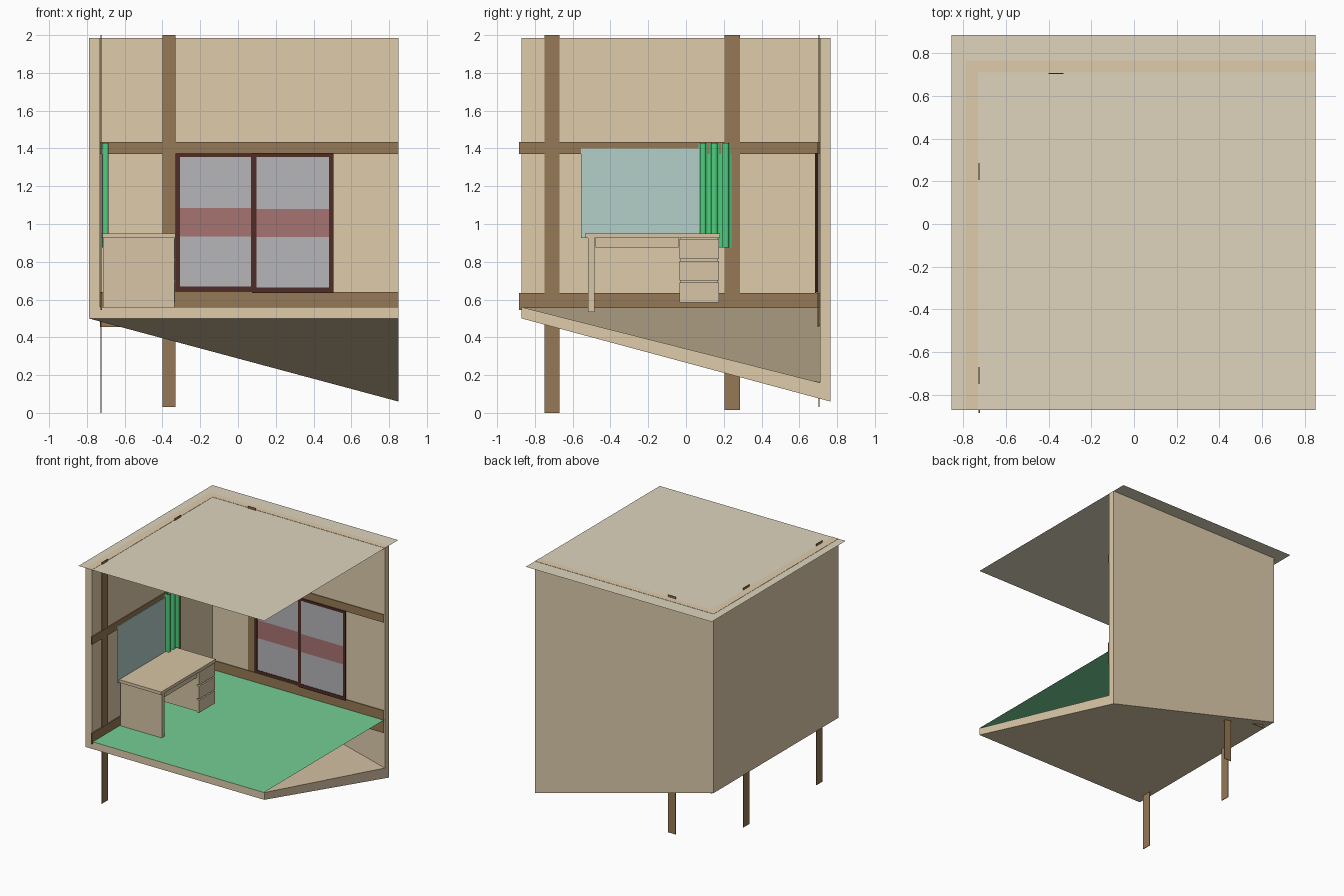
import bpy, bmesh, math

if "Cube" in bpy.data.objects:
    bpy.data.objects.remove(bpy.data.objects["Cube"])

mats = {}


def mat(name, rgb):
    # sRGB 0-255 to linear viewport colour
    if name not in mats:
        m = bpy.data.materials.new(name)
        m.diffuse_color = [(c / 255) ** 2.2 for c in rgb] + [1]
        m.use_nodes = True
        m.node_tree.nodes["Principled BSDF"].inputs["Base Color"].default_value = m.diffuse_color
        mats[name] = m
    return mats[name]


WALL = mat("wall_tan", (222, 203, 170))
ROOF = mat("roof_cream", (222, 212, 188))
GREEN = mat("floor_green", (116, 205, 146))
WOOD = mat("dark_wood", (148, 120, 85))
DESK = mat("desk_wood", (214, 196, 164))
FRAME = mat("window_frame", (78, 48, 42))
GLASS = mat("grey_glass", (180, 180, 183))
BAND = mat("red_band", (165, 115, 112))
BLUE = mat("pale_blue", (178, 205, 198))
CURT = mat("curtain_green", (80, 205, 125))


def mesh(name, verts, faces, m):
    me = bpy.data.meshes.new(name)
    me.from_pydata(verts, [], faces)
    bm = bmesh.new()
    bm.from_mesh(me)
    bmesh.ops.recalc_face_normals(bm, faces=bm.faces)
    bm.to_mesh(me)
    bm.free()
    ob = bpy.data.objects.new(name, me)
    bpy.context.collection.objects.link(ob)
    me.materials.append(m)
    return ob


def box(name, x, y, z, m):
    v = [(a, b, c) for a in x for b in y for c in z]
    f = [(0, 1, 3, 2), (4, 6, 7, 5), (0, 4, 5, 1), (2, 3, 7, 6), (0, 2, 6, 4), (1, 5, 7, 3)]
    return mesh(name, v, f, m)


def sheet(name, x, y, z, m):
    return mesh(name, [(x[0], y[0], z), (x[1], y[0], z), (x[1], y[1], z), (x[0], y[1], z)],
                [(0, 1, 2, 3)], m)


# room shell: slab and two walls, the far right corner pulled down
X0, X1, Y0, Y1, XI, YI, T = -0.79, 0.85, -0.87, 0.765, -0.73, 0.71, 1.985
shell = [(X0, Y0, .5), (X1, Y0, .5), (X1, Y1, .06), (X0, Y1, .5),
         (XI, Y0, .56), (X1, Y0, .56), (X1, YI, .16), (XI, YI, .56),
         (X0, Y0, T), (X1, Y1, T), (X0, Y1, T),
         (XI, Y0, T), (X1, YI, T), (XI, YI, T)]
mesh("room_shell", shell,
     [(0, 3, 2, 1), (0, 8, 10, 3), (3, 10, 9, 2), (4, 5, 6, 7), (4, 7, 13, 11), (7, 6, 12, 13),
      (0, 1, 5, 4), (0, 4, 11, 8), (1, 2, 6, 5), (2, 9, 12, 6), (8, 11, 13, 10), (10, 13, 12, 9)], WALL)

# roof sheet and flat green floor
sheet("roof", (-0.855, 0.85), (-0.87, 0.885), 1.983, ROOF)
sheet("floor_mat", (XI, X1), (-0.872, YI), 0.562, GREEN)

# posts, running through slab and roof
box("back_post", (-0.40, -0.33), (0.702, 0.708), (0.03, 2.0), WOOD)
box("left_post_front", (-0.728, -0.723), (-0.75, -0.67), (0.0, 2.0), WOOD)
box("left_post_rear", (-0.728, -0.723), (0.205, 0.285), (0.015, 2.0), WOOD)

# wall rails
for nm, zb, zl in (("upper", (1.37, 1.435), (1.37, 1.435)), ("lower", (0.455, 0.64), (0.545, 0.635))):
    box("back_rail_" + nm, (XI, X1), (0.696, 0.702), zb, WOOD)
    box("left_rail_" + nm, (-0.729, -0.72), (-0.885, YI), zl, WOOD)


# sliding window sashes
def sash(nm, x, z, y, band):
    w, d = 0.022, 0.008
    yy = (y, y + d)
    box(nm + "_stile_left", (x[0], x[0] + w), yy, z, FRAME)
    box(nm + "_stile_right", (x[1] - w, x[1]), yy, z, FRAME)
    box(nm + "_rail_top", (x[0] + w, x[1] - w), yy, (z[1] - .02, z[1]), FRAME)
    box(nm + "_rail_bottom", (x[0] + w, x[1] - w), yy, (z[0], z[0] + .03), FRAME)
    inner = (x[0] + w, x[1] - w)
    levels = [z[0] + .03, *band, z[1] - .02]
    for i, m in enumerate((GLASS, BAND, GLASS)):
        box(f"{nm}_pane_{i}", inner, (y + .003, y + .005), (levels[i], levels[i + 1]), m)


sash("left_sash", (-0.33, 0.09), (0.64, 1.375), 0.69, (0.935, 1.085))
sash("right_sash", (0.075, 0.505), (0.635, 1.375), 0.684, (0.93, 1.08))

# pale blue window on the left wall
box("left_window", (-0.719, -0.715), (-0.555, 0.07), (0.925, 1.40), BLUE)

# curtain: wavy strip with rounded folds
n, folds = 36, 3
cv, cf = [], []
for i in range(n + 1):
    t = i / n
    x = -0.685 - 0.018 * (1 + math.cos(2 * math.pi * folds * t))
    y = 0.06 + 0.18 * t + 0.008 * math.sin(4 * math.pi * folds * t)
    cv += [(x, y, 0.875), (x, y, 1.43)]
    if i:
        cf.append((2 * i - 2, 2 * i, 2 * i + 1, 2 * i - 1))
cur = mesh("curtain", cv, cf, CURT)
bpy.context.view_layer.objects.active = cur
cur.select_set(True)
bpy.ops.object.shade_smooth_by_angle(angle=math.radians(50))

# desk: top, side panel, shallow drawer, drawer cabinet
box("desk_top", (-0.725, -0.33), (-0.535, 0.18), (0.925, 0.95), DESK)
box("desk_side_panel", (-0.715, -0.335), (-0.52, -0.485), (0.535, 0.925), DESK)
box("desk_shallow_drawer", (-0.70, -0.35), (-0.48, -0.04), (0.875, 0.925), DESK)
box("desk_cabinet", (-0.715, -0.355), (-0.03, 0.17), (0.59, 0.925), DESK)
for i, z in enumerate(((0.585, 0.69), (0.70, 0.805), (0.815, 0.92))):
    box(f"desk_drawer_{i}", (-0.355, -0.333), (-0.035, 0.175), z, DESK)
